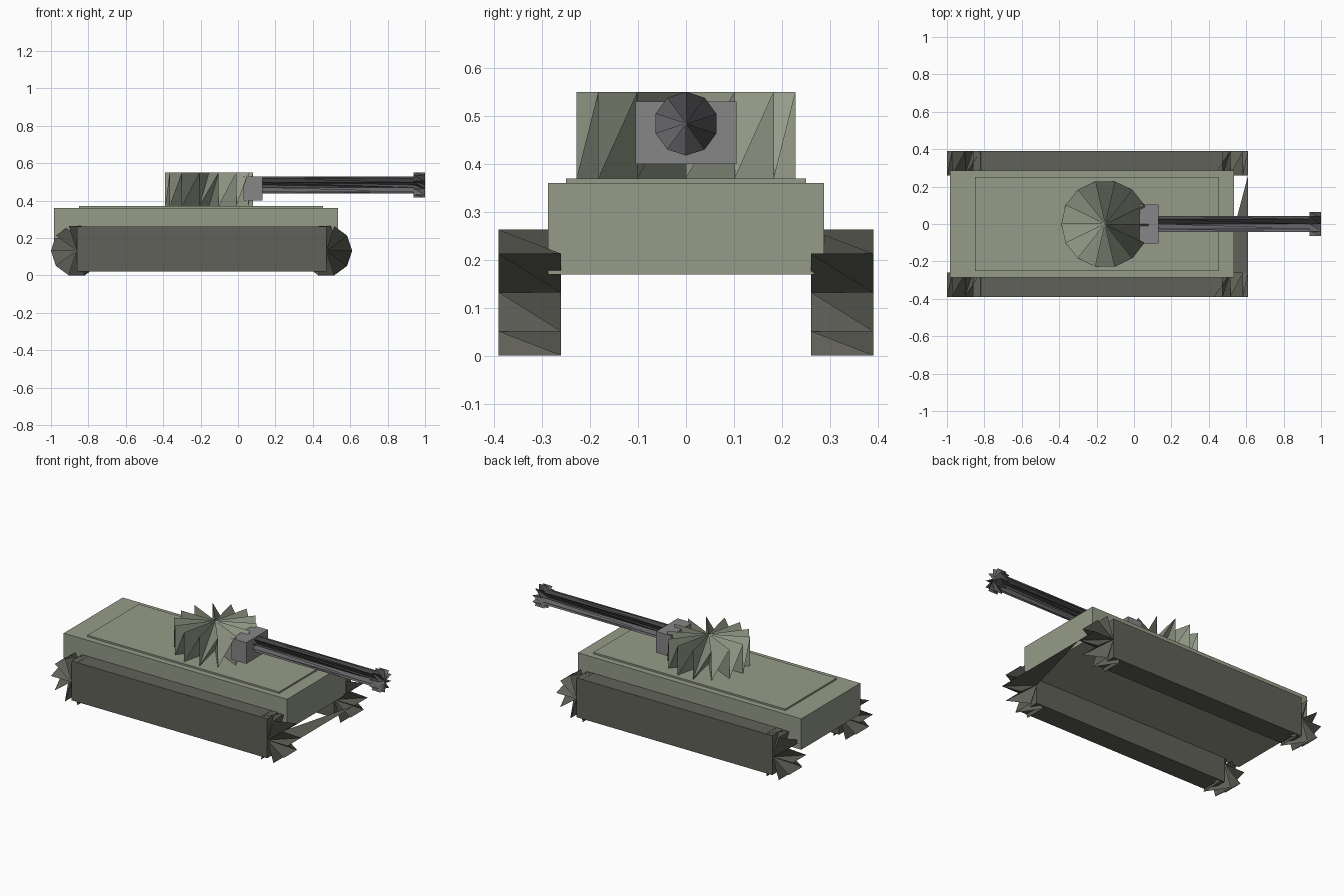
import bpy, math
from mathutils import Vector

if "Cube" in bpy.data.objects:
    bpy.data.objects.remove(bpy.data.objects["Cube"])


def material(name, rgb):
    m = bpy.data.materials.new(name)
    m.diffuse_color = (*rgb, 1)
    m.use_nodes = True
    m.node_tree.nodes["Principled BSDF"].inputs["Base Color"].default_value = m.diffuse_color
    return m


GREEN = material("olive", (0.30, 0.33, 0.25))
TRACK = material("track_dark", (0.12, 0.12, 0.10))
GREY = material("mantlet_grey", (0.24, 0.24, 0.24))
DARK = material("gun_grey", (0.13, 0.13, 0.14))


def make(name, verts, faces, mat):
    me = bpy.data.meshes.new(name)
    me.from_pydata(verts, [], faces)
    me.materials.append(mat)
    ob = bpy.data.objects.new(name, me)
    bpy.context.collection.objects.link(ob)
    return ob


def box(name, lo, hi, mat):
    v = [(x, y, z) for x in (lo[0], hi[0]) for y in (lo[1], hi[1]) for z in (lo[2], hi[2])]
    f = [(0, 1, 3, 2), (4, 6, 7, 5), (0, 4, 5, 1), (2, 3, 7, 6), (0, 2, 6, 4), (1, 5, 7, 3)]
    return make(name, v, f, mat)


def toothed_drum(name, start, end, u, v, radius, n, mat):
    """Drum of pinwheel blades: the rim zigzags between both end rings."""
    u, v = Vector(u), Vector(v)
    start, end = Vector(start), Vector(end)
    verts, faces = [start, end], []
    for i in range(n):
        t = math.tau * i / n
        off = (u * math.cos(t) + v * math.sin(t)) * radius
        verts += [start + off, end + off]
    for i in range(n):
        j = (i + 1) % n
        a, b, b2 = 2 + 2 * i, 3 + 2 * i, 3 + 2 * j
        faces += [(1, a, b2), (0, b2, a), (1, b, a), (0, a, b)]
    return make(name, verts, faces, mat)


X, Z = (1, 0, 0), (0, 0, 1)

# Hull and raised deck
box("hull", (-0.985, -0.287, 0.17), (0.535, 0.287, 0.36), GREEN)
box("deck", (-0.85, -0.25, 0.36), (0.455, 0.25, 0.37), GREEN)

# Tracks with toothed end wheels
for side, y in (("right", -0.39), ("left", 0.26)):
    box(side + "_track", (-0.86, y, 0.02), (0.472, y + 0.13, 0.262), TRACK)
    for end, x in (("rear", -0.862), ("front", 0.472)):
        toothed_drum(f"{side}_{end}_wheel", (x, y, 0.132), (x, y + 0.13, 0.132),
                     X, (0, 0, -1), 0.138, 10, TRACK)

# Thin plate between the front wheels
make("front_plate", [(0.61, 0.26, 0.132), (0.61, -0.26, 0.132), (0.472, -0.26, 0.132)],
     [(0, 2, 1)], TRACK)

# Turret, mantlet and gun
toothed_drum("turret", (-0.155, 0, 0.37), (-0.155, 0, 0.55), X, (0, 1, 0), 0.234, 14, GREEN)
box("mantlet", (0.03, -0.105, 0.40), (0.13, 0.105, 0.53), GREY)
toothed_drum("barrel", (0.10, 0, 0.484), (0.96, 0, 0.484), Z, (0, -1, 0), 0.046, 10, DARK)
toothed_drum("muzzle", (0.937, 0, 0.484), (1.0, 0, 0.484), Z, (0, -1, 0), 0.0665, 10, DARK)
